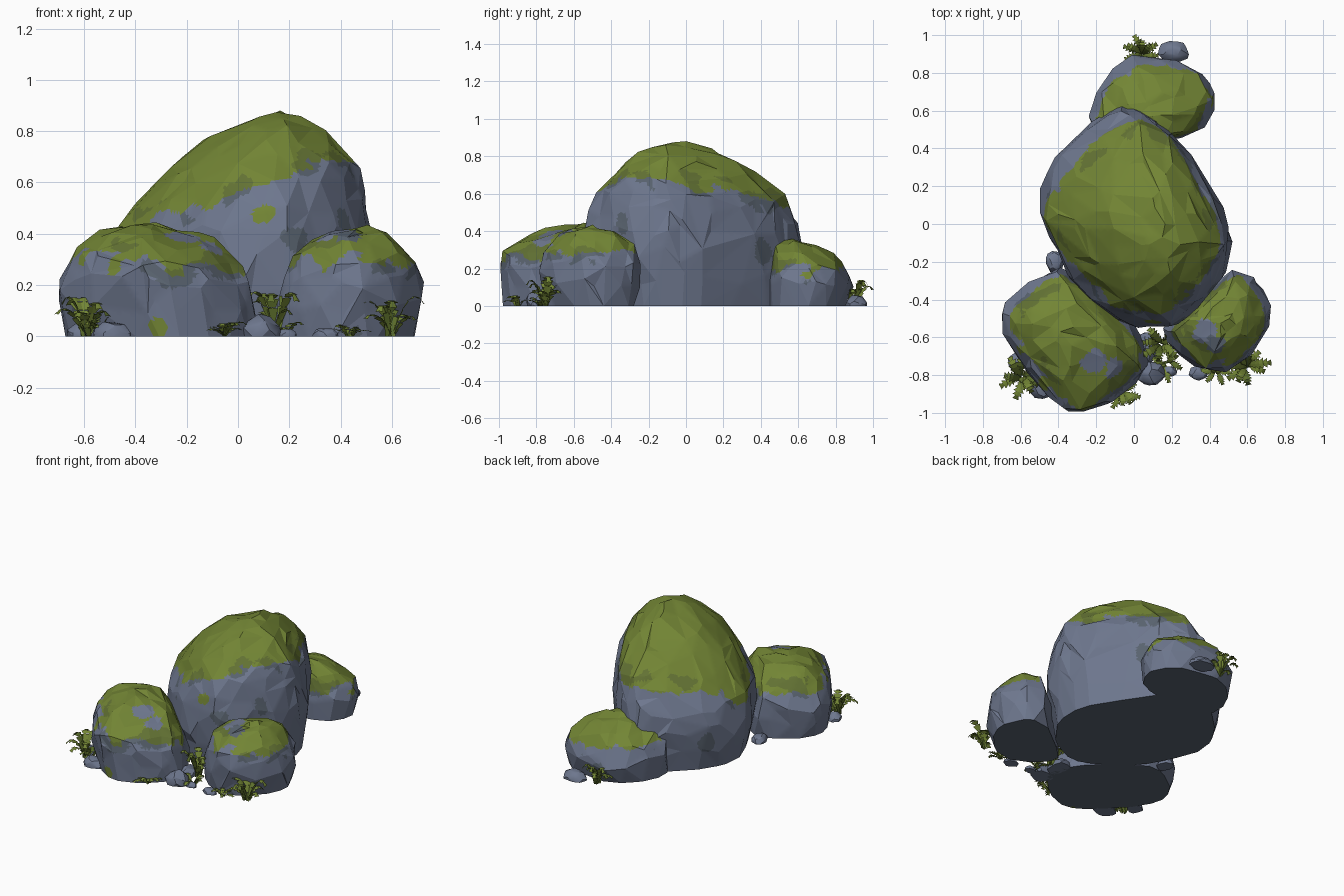
import bpy, bmesh, math, random
from mathutils import Vector, noise

if "Cube" in bpy.data.objects:
    bpy.data.objects.remove(bpy.data.objects["Cube"])

random.seed(7)


def material(name, rgb):
    m = bpy.data.materials.new(name)
    m.diffuse_color = (*rgb, 1)
    m.use_nodes = True
    m.node_tree.nodes["Principled BSDF"].inputs["Base Color"].default_value = m.diffuse_color
    return m


STONE = [material("stone", (0.155, 0.185, 0.27)),
         material("dark stone", (0.1, 0.125, 0.16)),
         material("moss", (0.17, 0.235, 0.035)),
         material("deep moss", (0.125, 0.17, 0.034))]
FERN = [material("fern green", (0.17, 0.235, 0.035)),
        material("fern shade", (0.11, 0.16, 0.025))]


def make_object(name, bm, mats, smooth=None):
    me = bpy.data.meshes.new(name)
    bm.to_mesh(me)
    bm.free()
    ob = bpy.data.objects.new(name, me)
    bpy.context.collection.objects.link(ob)
    for m in mats:
        me.materials.append(m)
    if smooth:
        bpy.ops.object.select_all(action='DESELECT')
        ob.select_set(True)
        bpy.context.view_layer.objects.active = ob
        bpy.ops.object.shade_smooth_by_angle(angle=math.radians(smooth))
    return ob


def hull(points):
    bm = bmesh.new()
    for p in points:
        bm.verts.new(p)
    res = bmesh.ops.convex_hull(bm, input=bm.verts[:])
    junk = [g for g in res["geom_interior"] + res["geom_unused"]
            if isinstance(g, bmesh.types.BMVert) and g.is_valid]
    bmesh.ops.delete(bm, geom=list(set(junk)), context='VERTS')
    bmesh.ops.recalc_face_normals(bm, faces=bm.faces[:])
    return bm


def ring_point(outline, f):
    """Point at fraction f of a closed outline."""
    n = len(outline)
    f = (f % 1) * n
    i = int(f) % n
    return Vector(outline[i]).lerp(Vector(outline[(i + 1) % n]), f - int(f))


def boulder(name, outline, levels, step, moss_line, spots=()):
    """Chiselled rock: outline fitted into (z, x0, x1, y0, y1) boxes."""
    xs, ys = [p[0] for p in outline], [p[1] for p in outline]
    unit = [((x - min(xs)) / (max(xs) - min(xs)), (y - min(ys)) / (max(ys) - min(ys)))
            for x, y in outline]
    pts = []
    for k, (a, b) in enumerate(zip(levels, levels[1:])):
        run = math.hypot(b[0] - a[0], sum(abs(q - p) for p, q in zip(a[1:], b[1:])) / 4)
        rows = max(1, round(run / step))
        for r in range(rows):
            t0 = r / rows
            girth = math.pi * ((a[2] - a[1]) + (a[4] - a[3])) / 2
            count = max(4, round(girth / step))
            spin = random.random()
            for c in range(count):
                # the base ring stays level
                t = t0 if k + r == 0 else min(1, t0 + random.uniform(0, 0.8) / rows)
                z, x0, x1, y0, y1 = (p + (q - p) * t for p, q in zip(a, b))
                u, v = ring_point(unit, spin + (c + random.uniform(-.35, .35)) / count)
                pts.append((x0 + (x1 - x0) * u, y0 + (y1 - y0) * v, z))
    z, x0, x1, y0, y1 = levels[-1]
    pts.append(((x0 + x1) / 2, (y0 + y1) / 2, z))
    bm = hull(pts)
    # uneven corners crease the big facets
    bm.normal_update()
    for v in bm.verts:
        if v.co.z > 0.01:
            v.co += v.normal * random.uniform(-0.014, 0.012)
    # fine cells so the moss border can wander across the facets
    for _ in range(7):
        long = [e for e in bm.edges if e.calc_length() > 0.028]
        if not long:
            break
        bmesh.ops.subdivide_edges(bm, edges=long, cuts=1)
        bmesh.ops.triangulate(bm, faces=[f for f in bm.faces if len(f.verts) > 3])
    bm.normal_update()
    for f in bm.faces:
        p = f.calc_center_median()
        edge = p.z - moss_line(p.x, p.y)
        edge += 0.07 * noise.noise(p * 7) + 0.035 * noise.noise(p * 17)
        patch = noise.noise(p * 6 + Vector((9, 4, 2)))
        if f.normal.z < -0.9:
            f.material_index = 1
        elif edge > 0:
            f.material_index = 3 if edge < 0.07 and patch > 0.15 else 2
        elif patch > 0.52 or (edge > -0.045 and patch > 0.15):
            f.material_index = 1
        # small bare or mossy spots: centre, radius, material
        for x, y, z, rad, mat in spots:
            d = (p - Vector((x, y, z))).length
            if d + 0.03 * noise.noise(p * 16) < rad:
                f.material_index = mat
    make_object(name, bm, STONE, 11)


boulder("main_boulder",
        [(-.03, .65), (.15, .55), (.3, .38), (.4, .2), (.5, .05), (.52, -.1), (.48, -.25),
         (.35, -.42), (.2, -.53), (.05, -.54), (-.1, -.48), (-.25, -.37), (-.35, -.25),
         (-.42, -.12), (-.5, .05), (-.49, .2), (-.42, .35), (-.25, .52), (-.12, .6)],
        [(0, -.46, .47, -.5, .61), (.2, -.5, .51, -.55, .65), (.37, -.5, .52, -.56, .64),
         (.46, -.45, .51, -.54, .61), (.56, -.36, .5, -.5, .56), (.65, -.3, .47, -.45, .47),
         (.73, -.19, .41, -.36, .36), (.8, -.05, .34, -.29, .24), (.85, .04, .27, -.2, .12),
         (.878, .12, .18, -.1, -.04)],
        0.125,
        lambda x, y: .53 + .3 * x - .09 * y + .6 * max(0, y) * max(0, .2 - x),
        [(.11, -.5, .47, .045, 2), (-.2, -.4, .56, .04, 1)])

boulder("front_left_boulder",
        [(-.71, -.5), (-.65, -.38), (-.5, -.27), (-.4, -.23), (-.25, -.3), (-.1, -.46),
         (0, -.53), (.05, -.65), (.07, -.75), (0, -.85), (-.12, -.95), (-.25, -1),
         (-.38, -.98), (-.47, -.87), (-.6, -.75), (-.68, -.62)],
        [(0, -.68, .08, -.98, -.24), (.17, -.72, .07, -1, -.23), (.27, -.69, .02, -1, -.25),
         (.34, -.64, -.04, -.92, -.3), (.39, -.58, -.11, -.81, -.35),
         (.42, -.51, -.22, -.72, -.42), (.447, -.42, -.36, -.59, -.55)],
        0.11, lambda x, y: .24 - .12 * x,
        [(-.2, -.72, .37, .07, 0), (-.12, -.75, .33, .06, 0), (-.33, -.98, .02, .045, 2),
         (-.47, -.84, .27, .045, 2)])

boulder("front_right_boulder",
        [(.53, -.23), (.65, -.28), (.72, -.42), (.71, -.55), (.62, -.68), (.48, -.78),
         (.35, -.77), (.22, -.68), (.15, -.58), (.18, -.5), (.3, -.42), (.42, -.32)],
        [(0, .15, .69, -.76, -.25), (.17, .15, .73, -.79, -.23), (.27, .18, .7, -.78, -.25),
         (.34, .23, .66, -.73, -.29), (.39, .3, .6, -.66, -.35),
         (.415, .42, .56, -.58, -.43), (.425, .49, .52, -.52, -.48)],
        0.1, lambda x, y: .29, [(.38, -.57, .4, .065, 0), (.43, -.64, .39, .05, 1)])

boulder("back_boulder",
        [(-.25, .55), (-.2, .7), (-.1, .82), (0, .88), (.1, .88), (.3, .84), (.4, .75),
         (.43, .65), (.38, .52), (.25, .46), (0, .42), (-.15, .42)],
        [(0, -.24, .42, .42, .85), (.1, -.26, .44, .42, .89), (.19, -.24, .42, .42, .87),
         (.26, -.2, .37, .43, .81), (.32, -.1, .28, .46, .71), (.35, 0, .18, .5, .63),
         (.362, .07, .12, .55, .59)],
        0.1, lambda x, y: .2)


def pebble(name, x, y, rx, ry, h):
    pts = []
    for i in range(34):
        a, e = i * 2.4, math.asin((i + .5) / 34)
        s = random.uniform(.86, 1.08)
        pts.append((x + rx * s * math.cos(a) * math.cos(e),
                    y + ry * s * math.sin(a) * math.cos(e), h * s * math.sin(e)))
        if i < 10:
            pts.append((pts[-1][0], pts[-1][1], 0))
    make_object(name, hull(pts), STONE[:1], 25)


for i, spec in enumerate([(-.49, -.87, .08, .06, .06), (.09, -.79, .08, .07, .085),
                          (.21, .91, .085, .06, .06), (-.62, -.73, .05, .05, .05),
                          (-.42, -.2, .05, .06, .05), (.34, -.79, .05, .04, .035),
                          (.07, -.65, .06, .09, .06), (.19, -.78, .04, .03, .03)]):
    pebble(f"pebble_{i + 1}", *spec)


def fern(name, x, y, reach, height, count, facing, spread):
    """Clump of arching saw-edged leaves, fanned about a facing angle."""
    bm = bmesh.new()
    segs = 6
    for n in range(count):
        ang = facing + spread * ((n + .5) / count - .5) + random.uniform(-.2, .2)
        d = Vector((math.cos(ang), math.sin(ang), 0))
        side = Vector((-d.y, d.x, 0))
        length, rise = reach * random.uniform(.7, 1.1), height * random.uniform(.45, 1)
        root = Vector((x, y, 0)) + side * random.uniform(-.02, .02)
        spine = [root + d * length * (t / segs) +
                 Vector((0, 0, rise * math.sin(2.2 * t / segs))) for t in range(segs + 1)]
        for t in range(segs):
            w = reach * (.05 + .2 * math.sin(math.pi * (t + .8) / (segs + .8)))
            for s in (-1, 1):
                inner = spine[t] + side * s * w * .5
                tip = spine[t + 1] + side * s * w - Vector((0, 0, w * .2))
                tip.z = max(tip.z, .003)
                f = bm.faces.new([bm.verts.new(q) for q in
                                  (spine[t], spine[t + 1], tip, inner)][::s])
                f.material_index = 1 if n % 4 == 3 or t == 0 else 0
    make_object(name, bm, FERN)


TAU = math.tau
for name, *spec in [("left_fern", -.59, -.81, .12, .17, 9, 3.6, TAU),
                    ("left_low_fern", -.54, -.81, .09, .08, 5, 4.6, 4),
                    ("middle_fern", .14, -.64, .11, .19, 9, -1, TAU),
                    ("middle_low_fern", .18, -.74, .09, .06, 6, -1, TAU),
                    ("right_fern", .6, -.76, .12, .17, 9, -.5, TAU),
                    ("right_low_fern", .43, -.79, .08, .05, 6, -1.6, TAU),
                    ("front_low_fern", -.05, -.89, .1, .06, 7, -1.2, 4),
                    ("back_fern", .04, .9, .1, .15, 9, 1.5, 4.5)]:
    fern(name, *spec)
